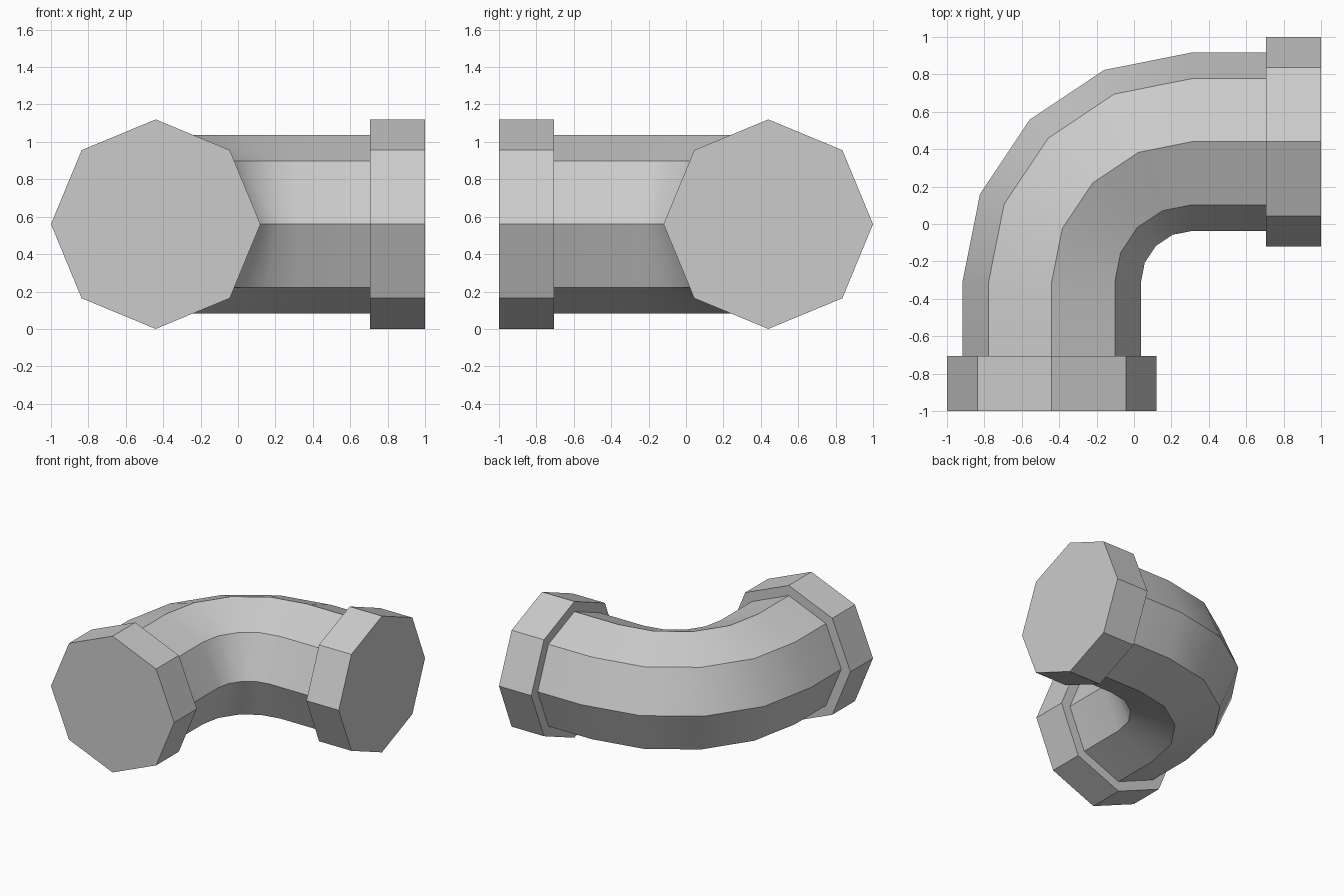
import bpy, bmesh
from math import sin, cos, pi, radians
from mathutils import Vector

if "Cube" in bpy.data.objects:
    bpy.data.objects.remove(bpy.data.objects["Cube"])

SIDES = 8
AXIS = 0.44        # offset of both pipe axes from the centre
HEIGHT = 0.56      # height of the pipe axis
BEND = 0.75        # bend radius
CORNER = BEND - AXIS   # bend centre is (CORNER, -CORNER)
COLLAR_BACK = 0.706


def sweep(name, stations, radius, caps):
    """Sweep an octagon through (x, y, turn) stations lying in the axis plane."""
    bm = bmesh.new()
    rings = []
    for x, y, turn in stations:
        side = Vector((-cos(turn), sin(turn), 0))
        ring = []
        for i in range(SIDES):
            a = 2 * pi * i / SIDES
            p = Vector((x, y, HEIGHT)) + radius * (side * cos(a) + Vector((0, 0, sin(a))))
            ring.append(bm.verts.new(p))
        rings.append(ring)
    for r0, r1 in zip(rings, rings[1:]):
        for i in range(SIDES):
            j = (i + 1) % SIDES
            bm.faces.new((r0[i], r0[j], r1[j], r1[i]))
    if caps:
        bm.faces.new(rings[0])
        bm.faces.new(rings[-1])
    bmesh.ops.recalc_face_normals(bm, faces=bm.faces)
    mesh = bpy.data.meshes.new(name)
    bm.to_mesh(mesh)
    bm.free()
    obj = bpy.data.objects.new(name, mesh)
    bpy.context.collection.objects.link(obj)
    bpy.ops.object.select_all(action='DESELECT')
    obj.select_set(True)
    bpy.context.view_layer.objects.active = obj
    bpy.ops.object.shade_smooth_by_angle(angle=radians(30))
    return obj


# Elbow pipe: straight, quarter bend in four steps, straight
path = [(-AXIS, -COLLAR_BACK - 0.01, 0)]
for k in range(5):
    t = k * pi / 8
    path.append((CORNER - BEND * cos(t), -CORNER + BEND * sin(t), t))
path.append((COLLAR_BACK + 0.01, AXIS, pi / 2))
sweep("elbow_pipe", path, 0.477, caps=False)

# Octagonal end collars
sweep("front_collar", [(-AXIS, -1, 0), (-AXIS, -COLLAR_BACK, 0)], 0.56, caps=True)
sweep("right_collar", [(COLLAR_BACK, AXIS, pi / 2), (1, AXIS, pi / 2)], 0.56, caps=True)
